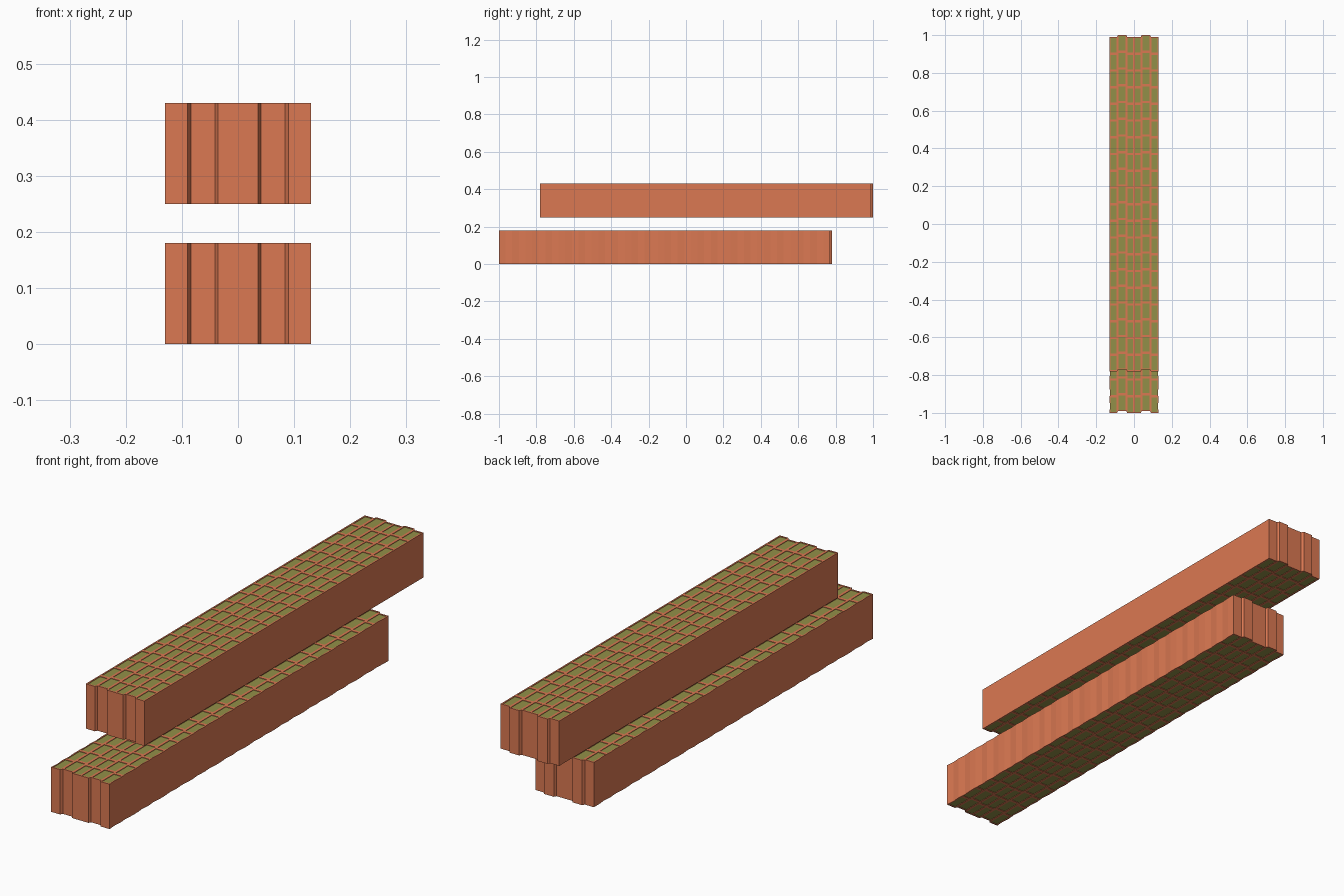
import bpy, bmesh

if "Cube" in bpy.data.objects:
    bpy.data.objects.remove(bpy.data.objects["Cube"])

PITCH, HALF_W, HEIGHT = 0.177, 0.13, 0.18
TONGUE = 0.01
COLUMNS = [(0.004, 0.034), (0.044, 0.082), (0.092, 0.124)]


def material(name, col):
    m = bpy.data.materials.new(name)
    m.diffuse_color = (*col, 1)
    m.use_nodes = True
    m.node_tree.nodes["Principled BSDF"].inputs["Base Color"].default_value = m.diffuse_color
    return m


clay = material("clay", (0.71, 0.19, 0.085))
wool = material("insulation", (0.29, 0.28, 0.065))


def end_profile(y):
    # interlocking end: two trapezoid tongues
    half = [(0.036, y), (0.041, y + TONGUE), (0.084, y + TONGUE), (0.09, y)]
    return [(-x, v) for x, v in reversed(half)] + half


def side_profile(ridged):
    # right side from front to back, ridged or plain
    if not ridged:
        return [(HALF_W, 0), (HALF_W, PITCH)]
    return [(HALF_W - 0.003 * (i % 2), PITCH * i / 5) for i in range(5)] + [(HALF_W, PITCH)]


def cells():
    # chambers of one brick: six columns, two rows
    result = []
    for s in (-1, 1):
        for c, (a, b) in enumerate(COLUMNS):
            shift = TONGUE if c == 1 else 0
            for r in range(2):
                y0 = shift + 0.006 + r * PITCH / 2
                y1 = shift - 0.006 + (r + 1) * PITCH / 2
                result.append((min(s * a, s * b), max(s * a, s * b), y0, y1))
    return result


def add_loop(curve, pts):
    sp = curve.splines.new('POLY')
    sp.points.add(len(pts) - 1)
    for p, (x, y) in zip(sp.points, pts):
        p.co = (x, y, 0, 1)
    sp.use_cyclic_u = True


def brick_mesh(name, ridged):
    # extruded outline with open chambers
    cu = bpy.data.curves.new(name, 'CURVE')
    cu.dimensions = '2D'
    cu.fill_mode = 'BOTH'
    cu.extrude = HEIGHT / 2
    right = side_profile(ridged)
    left = [(-x, y) for x, y in right]
    add_loop(cu, end_profile(0) + right + end_profile(PITCH)[::-1] + left[::-1])
    for a, b, c, d in cells():
        add_loop(cu, [(a, c), (a, d), (b, d), (b, c)])
    ob = bpy.data.objects.new(name + "_outline", cu)
    bpy.context.collection.objects.link(ob)
    dg = bpy.context.evaluated_depsgraph_get()
    me = bpy.data.meshes.new_from_object(ob.evaluated_get(dg))
    bpy.data.objects.remove(ob)
    for p in me.polygons:
        p.use_smooth = False
    me.materials.clear()
    me.materials.append(clay)
    return me


def infill_mesh():
    # insulation blocks, set just below the rims
    bm = bmesh.new()
    h = HEIGHT / 2 - 0.002
    for a, b, c, d in cells():
        verts = bmesh.ops.create_cube(bm, size=1)["verts"]
        for v in verts:
            v.co = (a if v.co.x < 0 else b, c if v.co.y < 0 else d, h if v.co.z > 0 else -h)
    me = bpy.data.meshes.new("infill")
    bm.to_mesh(me)
    bm.free()
    me.materials.append(wool)
    return me


# two staggered courses of ten bricks
infill = infill_mesh()
for label, ridged, y0, z0 in (("lower", True, -1.0, 0.0), ("upper", False, -0.78, 0.25)):
    for part, me in (("brick", brick_mesh(label + "_brick", ridged)), ("infill", infill)):
        for i in range(10):
            ob = bpy.data.objects.new(f"{label}_{part}_{i + 1}", me)
            ob.location = (0, y0 + i * PITCH, z0 + HEIGHT / 2)
            bpy.context.collection.objects.link(ob)
